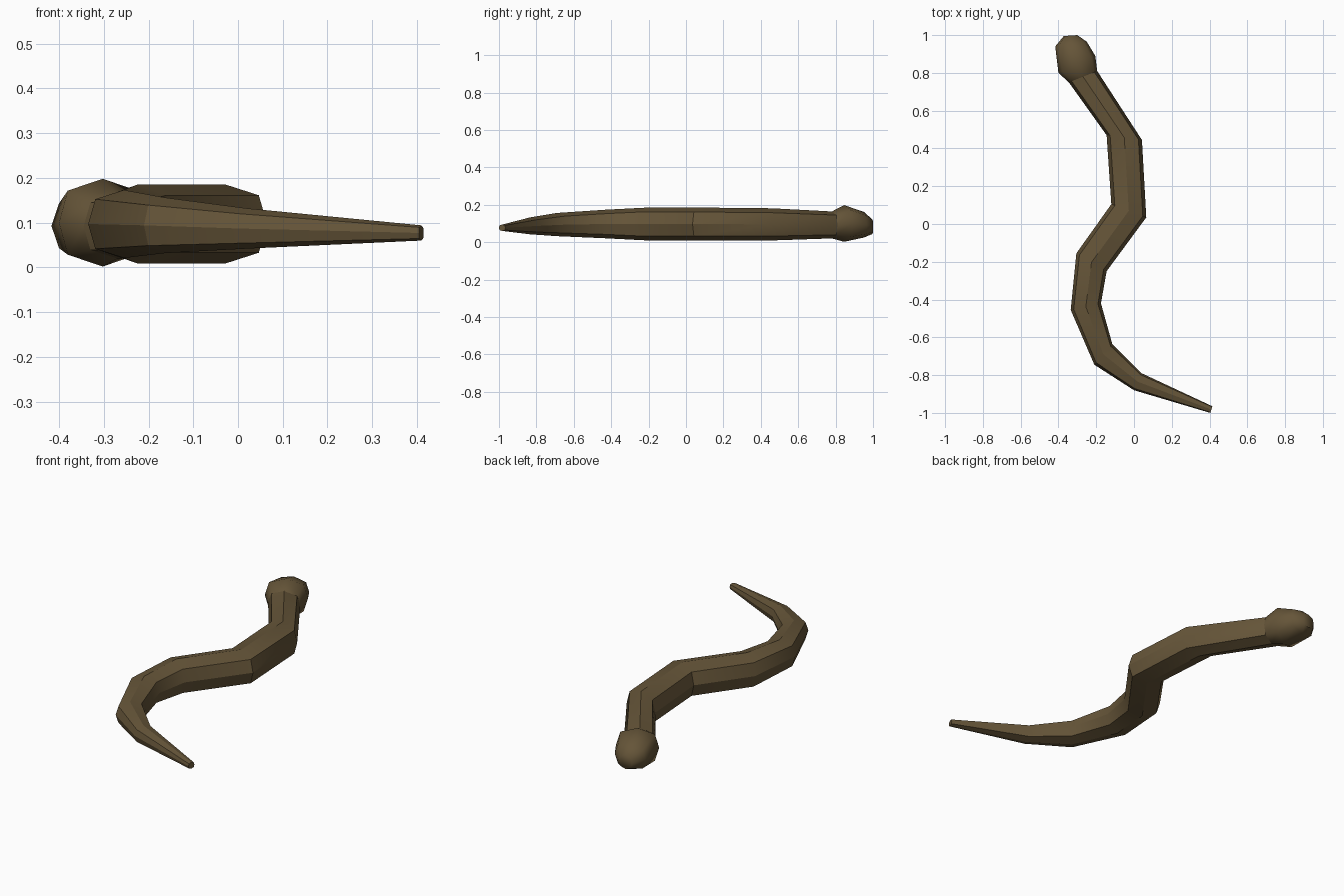
import bpy, bmesh, math
from mathutils import Vector

if "Cube" in bpy.data.objects:
    bpy.data.objects.remove(bpy.data.objects["Cube"])

skin = bpy.data.materials.new("olive brown skin")
skin.diffuse_color = (0.13, 0.09, 0.04, 1)
skin.use_nodes = True
skin.node_tree.nodes["Principled BSDF"].inputs["Base Color"].default_value = skin.diffuse_color

# Eight-sided cross-section: slightly squared, (sideways, upward) factors
SECTION = [(1, 0), (0.8, 0.73), (0, 1), (-0.8, 0.73),
           (-1, 0), (-0.8, -0.73), (0, -1), (0.8, -0.73)]

# Rings: left side xy, right side xy, centre height, half height
BODY = [
    (0.404, -1.0, 0.415, -0.965, 0.077, 0.017),
    (0.0, -0.88, 0.04, -0.79, 0.087, 0.045),
    (-0.21, -0.745, -0.115, -0.635, 0.094, 0.062),
    (-0.335, -0.455, -0.175, -0.42, 0.097, 0.076),
    (-0.305, -0.155, -0.145, -0.25, 0.097, 0.088),
    (-0.12, 0.105, 0.065, 0.035, 0.097, 0.088),
    (-0.145, 0.47, 0.042, 0.445, 0.095, 0.086),
    (-0.345, 0.75, -0.195, 0.81, 0.092, 0.072),
]
HEAD = [
    BODY[-1],
    (-0.40, 0.80, -0.205, 0.89, 0.1, 0.098),
    (-0.417, 0.94, -0.25, 0.965, 0.093, 0.068),
    (-0.372, 0.995, -0.30, 1.0, 0.082, 0.038),
]


def loft(name, rings, angle):
    bm = bmesh.new()
    loops = []
    for lx, ly, rx, ry, z, h in rings:
        left, right = Vector((lx, ly, z)), Vector((rx, ry, z))
        mid, half = (left + right) / 2, (right - left) / 2
        loops.append([bm.verts.new(mid + half * s + Vector((0, 0, h * u)))
                      for s, u in SECTION])
    n = len(SECTION)
    for a, b in zip(loops, loops[1:]):
        for i in range(n):
            j = (i + 1) % n
            bm.faces.new((a[i], a[j], b[j], b[i]))
    bm.faces.new(loops[0])
    bm.faces.new(loops[-1])
    bmesh.ops.recalc_face_normals(bm, faces=bm.faces)
    mesh = bpy.data.meshes.new(name)
    bm.to_mesh(mesh)
    bm.free()
    mesh.materials.append(skin)
    obj = bpy.data.objects.new(name, mesh)
    bpy.context.collection.objects.link(obj)
    bpy.ops.object.select_all(action='DESELECT')
    obj.select_set(True)
    bpy.context.view_layer.objects.active = obj
    bpy.ops.object.shade_smooth_by_angle(angle=math.radians(angle))


loft("body", BODY, 30)   # winding body and tail
loft("head", HEAD, 60)   # swollen, softly shaded head
